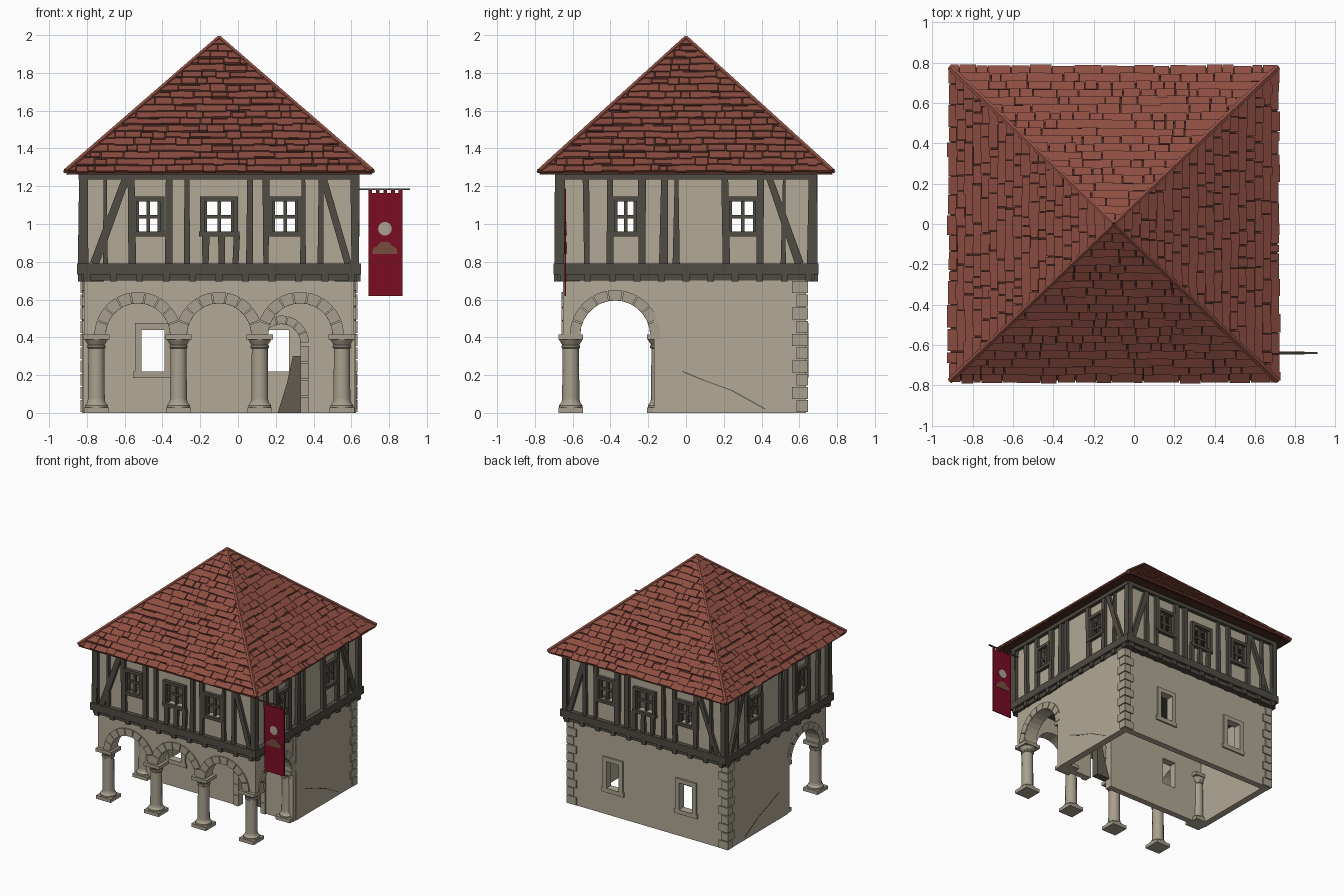
import bpy, bmesh, math, random
from mathutils import Vector, Matrix

random.seed(4)
cube = bpy.data.objects.get("Cube")
if cube:
    bpy.data.objects.remove(cube)

CX = -0.1
# Each side: rotation about the centre and direction of its horizontal axis
FRONT, RIGHT, BACK, LEFT = (0, 1), (90, 1), (180, -1), (270, -1)


def material(name, rgb):
    lin = [((c / 255 + 0.055) / 1.055) ** 2.4 for c in rgb] + [1]
    m = bpy.data.materials.new(name)
    m.use_nodes = True
    m.diffuse_color = lin
    bsdf = m.node_tree.nodes["Principled BSDF"]
    bsdf.inputs["Base Color"].default_value = lin
    bsdf.inputs["Roughness"].default_value = 0.9
    return m


PLASTER = material("plaster", (178, 169, 150))
STONE = material("stone", (168, 160, 142))
CRACK = material("dark_stone", (98, 92, 80))
TIMBER = material("timber", (80, 76, 67))
TILE = material("roof_tile", (142, 78, 66))
GAP = material("roof_shadow", (74, 44, 36))
CLOTH = material("banner_red", (122, 12, 36))
PALE = material("emblem_pale", (172, 164, 146))
BROWN = material("emblem_brown", (120, 76, 62))


def place(side, u, d, z):
    rot, sign = side
    return Matrix.Rotation(math.radians(rot), 3, 'Z') @ Vector((u * sign, -d, z)) + Vector((CX, 0, 0))


def finish(bm, name, mat, smooth=False):
    bmesh.ops.recalc_face_normals(bm, faces=bm.faces)
    me = bpy.data.meshes.new(name)
    bm.to_mesh(me)
    bm.free()
    me.materials.append(mat)
    if smooth:
        me.shade_smooth()
        me.set_sharp_from_angle(angle=math.radians(35))
    ob = bpy.data.objects.new(name, me)
    bpy.context.scene.collection.objects.link(ob)
    return ob


def solid(bm, a, b):
    """Close two matching loops of points into a solid."""
    a, b = [bm.verts.new(p) for p in a], [bm.verts.new(p) for p in b]
    bm.faces.new(a)
    bm.faces.new(b[::-1])
    for i in range(len(a)):
        j = (i + 1) % len(a)
        bm.faces.new((a[i], b[i], b[j], a[j]))


def build(name, mat, side, shapes, d0, d1):
    """Extrude outlines drawn on one side of the house between two depths."""
    bm = bmesh.new()
    for pts in shapes:
        solid(bm, [place(side, u, d0, z) for u, z in pts], [place(side, u, d1, z) for u, z in pts])
    return finish(bm, name, mat)


def rect(u0, u1, z0, z1):
    return [(u0, z0), (u1, z0), (u1, z1), (u0, z1)]


def beam(p, q, w, wobble=0.0):
    p, q = Vector(p), Vector(q)
    n = (q - p).normalized().yx * w / 2
    n.x = -n.x
    j = lambda: Vector((random.uniform(-wobble, wobble), 0))
    return [p - n + j(), p + n + j(), q + n + j(), q - n + j()]


def holed(u0, u1, z0, z1, holes):
    """Wall outlines around rectangular openings (left, right, bottom, top)."""
    out, u = [], u0
    for a, b, lo, hi in holes:
        out += [rect(u, a, z0, z1), rect(a, b, z0, lo), rect(a, b, hi, z1)]
        u = b
    return out + [rect(u, u1, z0, z1)]


def arc(c, r, z, a0=0.0, a1=math.pi, n=14):
    return [(c + r * math.cos(a0 + (a1 - a0) * i / n), z + r * math.sin(a0 + (a1 - a0) * i / n))
            for i in range(n + 1)]


def arched(u0, u1, base, top, spring, centres, r):
    pts = [(u0, base), (u0, top), (u1, top), (u1, base)]
    for c in reversed(centres):
        pts += [(c + r, base)] + arc(c, r, spring) + [(c - r, base)]
    return pts


def voussoirs(c, r, width, spring, n=9):
    out = []
    for i in range(n):
        a0, a1 = math.pi * (i + 0.04) / n, math.pi * (i + 0.96) / n
        out.append(arc(c, r, spring, a0, a1, 3) + arc(c, r + width, spring, a1, a0, 3))
    return out


def surround(a, b, lo, hi, w):
    return [rect(a - w, a, lo - w, hi + w), rect(b, b + w, lo - w, hi + w),
            rect(a, b, hi, hi + w), rect(a - w * 1.3, b + w * 1.3, lo - w, lo)]


# Porch arcade
SPRING = 0.41
bays = [-0.43, 0, 0.43]
build("front_arcade", PLASTER, FRONT, [arched(-0.715, 0.715, 0.4, 0.72, SPRING, bays, 0.17)], 0.56, 0.65)
build("front_arch_stones", STONE, FRONT, [v for c in bays for v in voussoirs(c, 0.17, 0.06, SPRING)], 0.6, 0.66)
for side, tag in ((RIGHT, "left"), (LEFT, "right")):
    build(tag + "_arcade", PLASTER, side, [arched(-0.65, -0.12, 0.4, 0.72, SPRING, [-0.375], 0.185)], 0.61, 0.715)
    build(tag + "_arch_stones", STONE, side, voussoirs(-0.375, 0.185, 0.055, SPRING), 0.65, 0.725)

# Columns: turned shaft with square base and cap slabs
profile = [(0.062, 0.025), (0.062, 0.04), (0.05, 0.055), (0.046, 0.07), (0.043, 0.34), (0.05, 0.345),
           (0.05, 0.355), (0.045, 0.36), (0.064, 0.39)]
spots = [(u, -0.61) for u in (-0.65, -0.215, 0.215, 0.65)] + [(-0.65, -0.14), (0.65, -0.14)]
for i, (u, y) in enumerate(spots):
    bm = bmesh.new()
    for (r0, z0), (r1, z1) in zip(profile, profile[1:]):
        bmesh.ops.create_cone(bm, segments=14, radius1=r0, radius2=r1, depth=z1 - z0,
                              matrix=Matrix.Translation((CX + u, y, (z0 + z1) / 2)))
    finish(bm, "column_shaft_%d" % i, STONE, True)
    build("column_slabs_%d" % i, STONE, FRONT,
          [rect(u - 0.066, u + 0.066, 0, 0.028), rect(u - 0.07, u + 0.07, 0.388, 0.415)], -y - 0.066, -y + 0.066)

# Ground floor room, open underneath
win_a, win_b = (-0.41, -0.29, 0.22, 0.44), (0.26, 0.37, 0.22, 0.44)
door_c, door_r, door_z = 0.33, 0.1, 0.37
build("porch_wall", PLASTER, FRONT, holed(-0.72, 0.15, 0, 0.72, [win_a])
      + [arched(0.15, 0.72, 0, 0.72, door_z, [door_c], door_r)], 0.12, 0.17)
build("door_surround", STONE, FRONT, voussoirs(door_c, door_r, 0.045, door_z, 7)
      + [rect(u, u + 0.045, z, z + 0.085) for u in (door_c - 0.145, door_c + door_r)
         for z in (0, 0.09, 0.18, 0.27)], 0.15, 0.182)
build("porch_window_surround", STONE, FRONT, surround(*win_a, 0.035), 0.16, 0.18)
build("inner_rubble", CRACK, FRONT, [[(0.31, 0), (0.43, 0), (0.43, 0.3), (0.39, 0.3), (0.36, 0.16)]], 0.04, 0.1)
build("back_wall", PLASTER, BACK, holed(-0.725, 0.725, 0, 0.72, [win_a, win_b]), 0.585, 0.635)
build("back_window_surrounds", STONE, BACK, surround(*win_a, 0.035) + surround(*win_b, 0.035), 0.6, 0.648)
for side, tag in ((RIGHT, "left"), (LEFT, "right")):
    build(tag + "_wall", PLASTER, side, [rect(-0.14, 0.635, 0, 0.72)], 0.67, 0.725)
    build(tag + "_wall_cracks", CRACK, side,
          [beam((-0.02, 0.22), (0.1, 0.17), 0.006), beam((0.1, 0.17), (0.24, 0.12), 0.005),
           beam((0.24, 0.12), (0.42, 0.02), 0.006)], 0.72, 0.727)

# Corner stones
rows = [(i * 0.07, 0.085 if i % 2 else 0.06) for i in range(10)]
for side, tag in ((RIGHT, "left"), (LEFT, "right")):
    build(tag + "_corner_stones", STONE, side,
          [rect(0.645 - w, 0.645, z + 0.004, z + 0.067) for z, w in rows], 0.68, 0.733)
build("back_corner_stones", STONE, BACK,
      [rect(s * 0.732, s * (0.732 - 0.145 + w), z + 0.004, z + 0.067) for z, w in rows for s in (-1, 1)], 0.6, 0.644)

# Upper floor slab and ceiling
build("upper_floor", TIMBER, FRONT, [rect(-0.73, 0.73, 0.7, 0.74)], -0.68, 0.68)

# Timber framed storey: windows are (centre, half width), posts are (position, width)
LO, HI = 0.96, 1.12
long_side = dict(
    half=0.74, depth=0.69, windows=[(-0.375, 0.062), (0, 0.075), (0.35, 0.065)],
    posts=[(-0.72, 0.045), (-0.6, 0.022), (-0.465, 0.04), (-0.27, 0.035), (-0.17, 0.03), (0.165, 0.04),
           (0.25, 0.035), (0.445, 0.03), (0.54, 0.03), (0.72, 0.045)],
    braces=[((-0.66, 0.79), (-0.49, 1.24)), ((0.55, 1.24), (0.685, 0.79))],
    studs=[-0.07, 0.01, 0.09])
short_side = dict(
    half=0.69, depth=0.74, windows=[(-0.32, 0.055), (0.3, 0.068)],
    posts=[(-0.668, 0.045), (-0.53, 0.03), (-0.405, 0.035), (-0.235, 0.035), (-0.12, 0.035), (-0.05, 0.03),
           (0.21, 0.035), (0.39, 0.035), (0.52, 0.025), (0.668, 0.045)],
    braces=[((0.44, 1.24), (0.6, 0.79))], studs=[])

for side, tag, s in ((FRONT, "front", long_side), (BACK, "back", long_side),
                     (RIGHT, "left", short_side), (LEFT, "right", short_side)):
    h, d = s["half"], s["depth"]
    holes = [(c - w, c + w, LO, HI) for c, w in s["windows"]]
    build(tag + "_upper_wall", PLASTER, side, holed(0.025 - h, h - 0.025, 0.73, 1.27, holes), d - 0.06, d - 0.025)
    frame = [beam((u, 0.77), (u, 1.26), w, 0.007) for u, w in s["posts"]]
    frame += [beam(p, q, 0.038, 0.006) for p, q in s["braces"]]
    frame += [beam((u, 0.78), (u, 0.94), 0.035, 0.005) for u in s["studs"]]
    build(tag + "_timber_frame", TIMBER, side, frame, d - 0.04, d)
    build(tag + "_sill_beam", TIMBER, side, [rect(-h - 0.012, h + 0.012, 0.732, 0.79)], d - 0.05, d + 0.012)
    build(tag + "_top_beam", TIMBER, side, [rect(-h, h, 1.235, 1.275)], d - 0.05, d + 0.004)
    n = 10
    build(tag + "_joist_ends", TIMBER, side,
          [rect(u - 0.018, u + 0.018, 0.695, 0.74) for u in (-h + 0.04 + (2 * h - 0.08) * i / n for i in range(n + 1))],
          d - 0.13, d + 0.008)
    build(tag + "_window_frames", TIMBER, side, [r for o in holes for r in surround(*o, 0.025)], d - 0.065, d + 0.003)
    build(tag + "_window_bars", TIMBER, side,
          [r for c, w in s["windows"] for r in (rect(c - 0.009, c + 0.009, LO, HI), rect(c - w, c + w, 1.03, 1.048),
                                                rect(c - w, c - w + 0.012, LO, HI), rect(c + w - 0.012, c + w, LO, HI))],
          d - 0.045, d - 0.025)

# Roof: dark pyramid core covered with rows of ragged tiles
EAVE, TOP, RX, RY = 1.275, 1.985, 0.81, 0.775
bm = bmesh.new()
corners = [(CX - RX, -RY), (CX + RX, -RY), (CX + RX, RY), (CX - RX, RY)]
lower = [bm.verts.new((x, y, EAVE - 0.012)) for x, y in corners]
tip = bm.verts.new((CX, 0, TOP - 0.004))
bm.faces.new(lower)
for i in range(4):
    bm.faces.new((lower[i], lower[(i + 1) % 4], tip))
finish(bm, "roof_core", GAP)

ROWS = 20
for side, tag, D, U in ((FRONT, "front", RY, RX), (BACK, "back", RY, RX), (RIGHT, "left", RX, RY), (LEFT, "right", RX, RY)):
    bm = bmesh.new()
    normal = Vector((TOP - EAVE, D)).normalized()

    def point(u, t, lift):
        h = U * (1 - t)
        return place(side, max(-h, min(h, u)), D * (1 - t) + normal.x * lift, EAVE + (TOP - EAVE) * t + normal.y * lift)

    for r in range(ROWS):
        half = U * (1 - r / ROWS)
        u = -half
        while u < half:
            w = random.uniform(0.04, 0.12)
            v = half if half - u - w < 0.03 else u + w
            t0 = (r - random.uniform(-0.06, 0.2)) / ROWS
            t1 = min(1, (r + random.choice((0.8, 0.95, 1.1, 1.1))) / ROWS)
            g = random.choice((0, 0.002, 0.004, 0.007)) if v < half else 0
            ring = [(u, t0, 0.013), (v - g, t0, 0.013), (v - g, t1, 0.004), (u, t1, 0.004)]
            solid(bm, [point(a, t, k) for a, t, k in ring], [point(a, t, k - 0.012) for a, t, k in ring])
            u = v
    finish(bm, tag + "_roof_tiles", TILE)

# Hip caps
bm = bmesh.new()
for x, y in corners:
    a, b = Vector((x, y, EAVE + 0.004)), Vector((CX, 0, TOP))
    turn = (b - a).to_track_quat('Z', 'Y').to_matrix().to_4x4()
    bmesh.ops.create_cone(bm, cap_ends=True, segments=6, radius1=0.017, radius2=0.014, depth=(b - a).length,
                          matrix=Matrix.Translation((a + b) / 2) @ turn)
finish(bm, "roof_hips", TILE)

# Hanging banner with a notched top, an emblem on both faces and its pole
B0, B1, BZ = 0.79, 0.97, 1.165
step = (B1 - B0) / 9
notched = [(B0, 0.62)]
for i in range(9):
    z = BZ + (0.018 if i % 2 == 0 else 0)
    notched += [(B0 + i * step, z), (B0 + (i + 1) * step, z)]
build("banner", CLOTH, FRONT, [notched + [(B1, 0.62)]], 0.635, 0.643)
disc = arc(0.878, 0.036, 0.975, 0, 2 * math.pi, 20)[:-1]
mound = [(0.81, 0.84), (0.945, 0.84), (0.94, 0.87), (0.915, 0.885), (0.9, 0.905), (0.855, 0.905), (0.84, 0.885), (0.815, 0.87)]
for tag, d in (("front", 0.643), ("back", 0.631)):
    build("banner_disc_" + tag, PALE, FRONT, [disc], d, d + 0.004)
    build("banner_mound_" + tag, BROWN, FRONT, [mound], d, d + 0.004)
build("banner_pole", TIMBER, FRONT, [rect(0.72, 1.01, 1.18, 1.189)], 0.634, 0.644)
